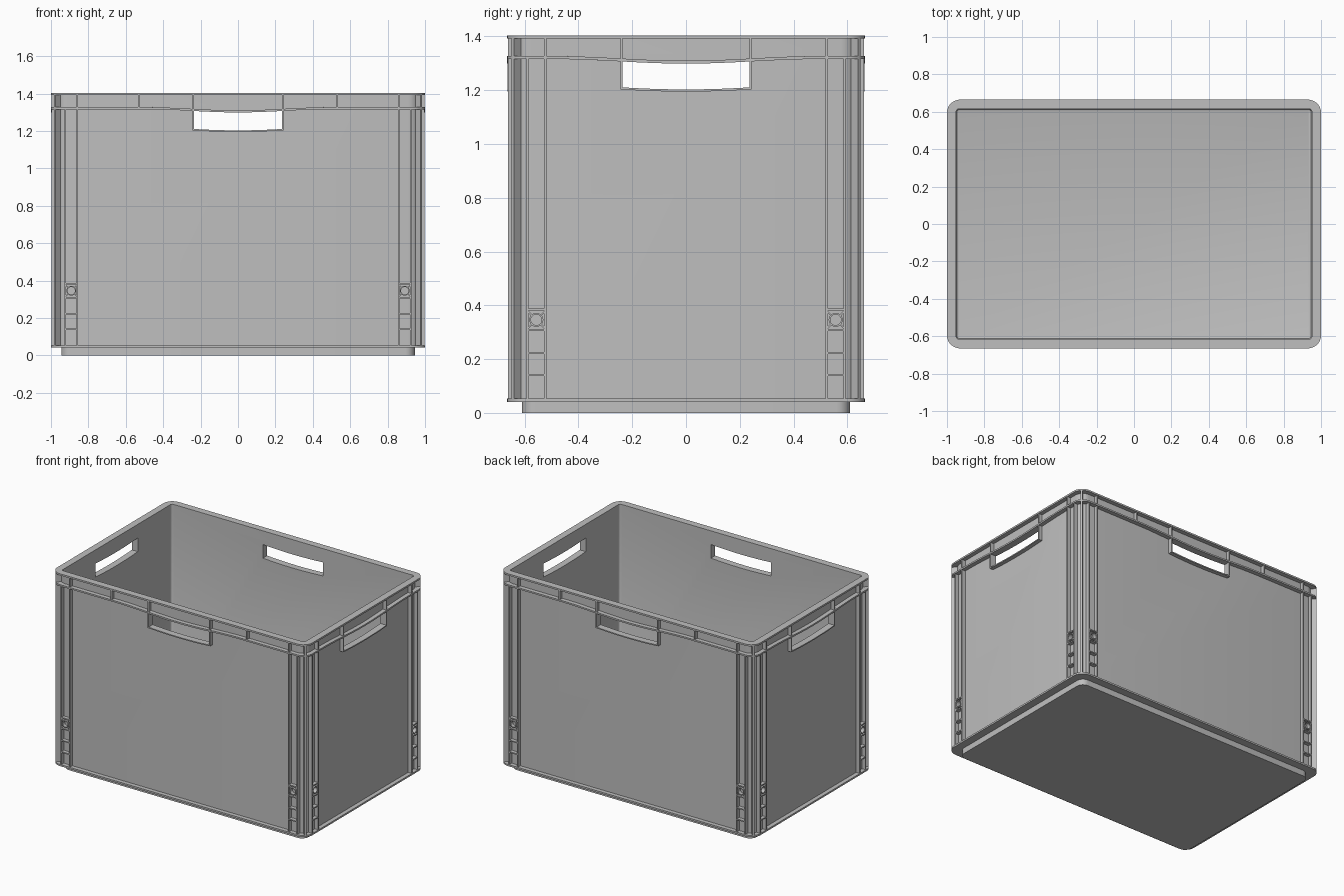
import bpy, bmesh, math

if "Cube" in bpy.data.objects:
    bpy.data.objects.remove(bpy.data.objects["Cube"], do_unlink=True)

X, Y, H = 1.0, 0.665, 1.404          # half length, half width, height
WALL = 0.03                          # outer wall face, inset from the rim edge
LIP_LOW, LIP_TOP = 1.316, 1.327      # rib below the rim
HAND = 0.24                          # half width of a hand hole

grey = bpy.data.materials.new("grey_plastic")
grey.use_nodes = True
grey.diffuse_color = (0.52, 0.52, 0.52, 1)
grey.node_tree.nodes["Principled BSDF"].inputs["Base Color"].default_value = (0.52, 0.52, 0.52, 1)


def finish(name, bm):
    bmesh.ops.recalc_face_normals(bm, faces=bm.faces)
    mesh = bpy.data.meshes.new(name)
    bm.to_mesh(mesh)
    bm.free()
    mesh.materials.append(grey)
    ob = bpy.data.objects.new(name, mesh)
    bpy.context.collection.objects.link(ob)
    return ob


def smooth(ob):
    bpy.ops.object.select_all(action='DESELECT')
    ob.select_set(True)
    bpy.context.view_layer.objects.active = ob
    bpy.ops.object.shade_smooth_by_angle(angle=math.radians(30))


def plan(inset, radius, cuts=1, arc=8):
    """Rounded rectangle, inset from the rim edge, with its sides cut up."""
    pts = []
    cx, cy = X - inset - radius, Y - inset - radius
    for k, (sx, sy) in enumerate([(1, 1), (-1, 1), (-1, -1), (1, -1)]):
        for i in range(arc + 1):
            a = math.pi / 2 * (k + i / arc)
            pts.append((sx * cx + radius * math.cos(a), sy * cy + radius * math.sin(a)))
        nx, ny = [(-1, 1), (-1, -1), (1, -1), (1, 1)][k]
        b = math.pi / 2 * (k + 1)
        end = (nx * cx + radius * math.cos(b), ny * cy + radius * math.sin(b))
        x0, y0 = pts[-1]
        for i in range(1, cuts):
            t = i / cuts
            pts.append((x0 + (end[0] - x0) * t, y0 + (end[1] - y0) * t))
    return pts


def bridge(bm, a, b):
    for i in range(len(a)):
        j = (i + 1) % len(a)
        bm.faces.new((a[i], a[j], b[j], b[i]))


def place(side, u, d, z):
    """Side 0 front, 1 right, 2 back, 3 left; d is the depth in from the rim edge."""
    return [(u, d - Y, z), (X - d, u, z), (-u, Y - d, z), (d - X, -u, z)][side]


def prism(bm, side, outline, d0, d1):
    a, b = [[bm.verts.new(place(side, u, d, z)) for u, z in outline] for d in (d0, d1)]
    bm.faces.new(a)
    bm.faces.new(b)
    bridge(bm, a, b)


def bar(bm, side, u, z0, z1, w=0.008, d0=0.003):
    prism(bm, side, [(u - w / 2, z0), (u + w / 2, z0), (u + w / 2, z1), (u - w / 2, z1)],
          d0, WALL + 0.004)


def dip(u):
    return -0.0085 * (1 + math.cos(math.pi * u / 0.5)) if abs(u) < 0.5 else 0.0


def hole_floor(u):
    return 1.211 - 0.008 * (1 - (u / HAND) ** 2)


def span(half, n=16):
    return [-half + 2 * half * i / n for i in range(n + 1)]


# Box body: foot, base flange, wall, rim and inside
profile = [(0.055, 0, 0.05), (0.055, 0.041, 0.05), (0, 0.041, 0.07), (0, 0.053, 0.07),
           (WALL, 0.053, 0.06), (WALL, H - 0.012, 0.06), (0, H - 0.012, 0.07), (0, H, 0.07),
           (0.049, H, 0.015), (0.049, 0.060, 0.015), (0.053, 0.050, 0.014), (0.063, 0.046, 0.01)]
bm = bmesh.new()
rings = [[bm.verts.new((x, y, z)) for x, y in plan(d, r)] for d, z, r in profile]
for a, b in zip(rings, rings[1:]):
    bridge(bm, a, b)
bm.faces.new(rings[0])
bm.faces.new(rings[-1])
body = finish("crate_body", bm)

# Hand holes through all four walls
bm = bmesh.new()
for side in range(4):
    us = span(HAND - 0.004)
    prism(bm, side, [(u, hole_floor(u)) for u in us] +
          [(u, LIP_LOW + dip(u)) for u in reversed(us)], -0.1, 0.2)
cutter = finish("hand_hole_cutter", bm)
cutter.hide_render = True
mod = body.modifiers.new("hand_holes", 'BOOLEAN')
mod.operation, mod.solver, mod.object = 'DIFFERENCE', 'EXACT', cutter
bpy.context.view_layer.objects.active = body
bpy.ops.object.modifier_apply(modifier=mod.name)
bpy.data.objects.remove(cutter, do_unlink=True)
smooth(body)

# Lip below the rim, sagging over each hand hole
bm = bmesh.new()
rings = []
for d, r, z in [(0, 0.07, LIP_LOW), (0, 0.07, LIP_TOP),
                (WALL + 0.004, 0.056, LIP_TOP), (WALL + 0.004, 0.056, LIP_LOW)]:
    ring = []
    for x, y in plan(d, r, cuts=40):
        u = x if abs(y) > Y - 0.04 else y if abs(x) > X - 0.04 else 1
        ring.append(bm.verts.new((x, y, z + dip(u))))
    rings.append(ring)
for i in range(4):
    bridge(bm, rings[i], rings[(i + 1) % 4])
smooth(finish("lower_lip", bm))

# U-shaped frames around the hand holes
bm = bmesh.new()
for side in range(4):
    inner, outer = span(HAND - 0.004), span(HAND + 0.004)
    top = LIP_LOW + dip(HAND) + 0.004
    outline = [(-HAND - 0.004, top)] + [(u, hole_floor(u) - 0.008) for u in outer]
    outline += [(HAND + 0.004, top), (HAND - 0.004, top)]
    outline += [(u, hole_floor(u)) for u in reversed(inner)] + [(4e-3 - HAND, top)]
    prism(bm, side, outline, 0.002, WALL + 0.002)
finish("hand_hole_frames", bm)

# Short ribs between lip and rim
bm = bmesh.new()
for side in range(4):
    for u in ((HAND, 0.53) if side % 2 == 0 else (HAND,)):
        for s in (-1, 1):
            bar(bm, side, s * u, LIP_TOP + dip(u) - 0.004, H - 0.008)
finish("rim_ribs", bm)

# Paired upright ribs with cross ribs near each corner
bm = bmesh.new()
rung_heights = (0.141, 0.223, 0.308, 0.384)
for side in range(4):
    half = X if side % 2 == 0 else Y
    u_out, u_in = half - 0.0755, half - 0.1415
    for s in (-1, 1):
        bar(bm, side, s * u_out, 0.048, LIP_LOW + 0.004)
        bar(bm, side, s * u_in, 0.048, H - 0.008)
        for z in rung_heights:
            bar(bm, side, s * (u_out + u_in) / 2, z - 0.004, z + 0.004, w=0.066, d0=0.004)
finish("upright_ribs", bm)

# Round sockets in the top cell, braced to its corners
bm = bmesh.new()
for side in range(4):
    half = X if side % 2 == 0 else Y
    for s in (-1, 1):
        cu, cz = s * (half - 0.1085), 0.346
        loops = []
        for r, d in [(0.026, 0.004), (0.026, 0.034), (0.020, 0.034), (0.020, 0.004)]:
            loops.append([bm.verts.new(place(side, cu + r * math.cos(math.tau * i / 20), d,
                                             cz + r * math.sin(math.tau * i / 20)))
                          for i in range(20)])
        for i in range(4):
            bridge(bm, loops[i], loops[(i + 1) % 4])
        for k in range(4):
            a = math.pi / 4 + k * math.pi / 2
            c, n = math.cos(a), math.sin(a)
            prism(bm, side, [(cu + r * c - w * n, cz + r * n + w * c) for r, w in
                             ((0.024, -0.003), (0.046, -0.003), (0.046, 0.003), (0.024, 0.003))],
                  0.006, 0.034)
smooth(finish("corner_sockets", bm))

# Diagonal fin on each corner
bm = bmesh.new()
t = 0.006 / math.sqrt(2)
for sx in (-1, 1):
    for sy in (-1, 1):
        quad = [(0.021 - t, 0.021 + t), (0.021 + t, 0.021 - t),
                (0.052 + t, 0.052 - t), (0.052 - t, 0.052 + t)]
        a, b = [[bm.verts.new((sx * (X - p), sy * (Y - q), z)) for p, q in quad]
                for z in (0.048, H - 0.008)]
        bm.faces.new(a)
        bm.faces.new(b)
        bridge(bm, a, b)
finish("corner_fins", bm)
